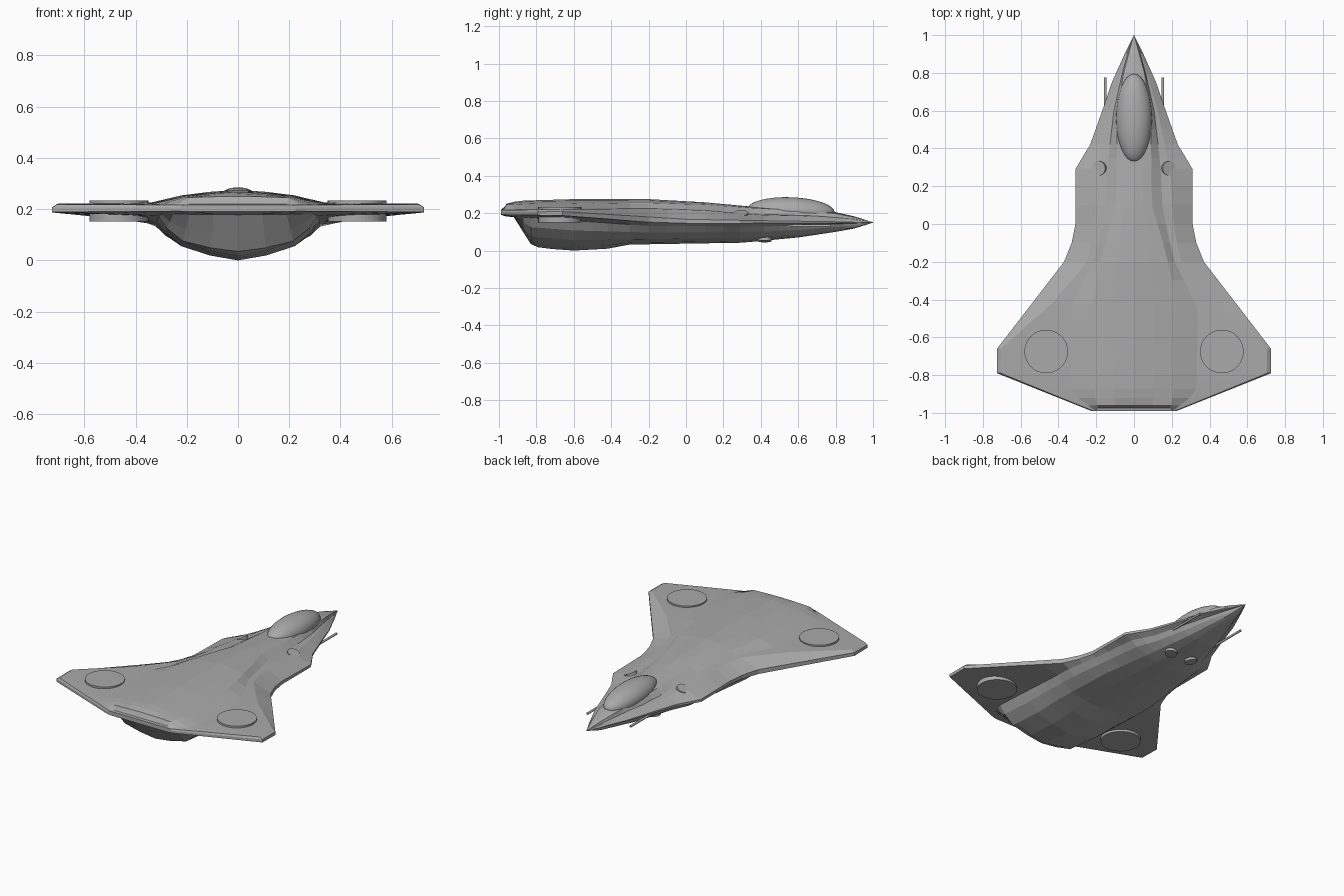
import bpy, bmesh, math
from mathutils import Matrix

if "Cube" in bpy.data.objects:
    bpy.data.objects.remove(bpy.data.objects["Cube"])

grey = bpy.data.materials.new("hull grey")
grey.use_nodes = True
grey.diffuse_color = (0.4, 0.4, 0.4, 1)
grey.node_tree.nodes["Principled BSDF"].inputs["Base Color"].default_value = (0.4, 0.4, 0.4, 1)


def finish(bm, name, smooth=False):
    bmesh.ops.recalc_face_normals(bm, faces=bm.faces)
    for face in bm.faces:
        face.smooth = smooth
    mesh = bpy.data.meshes.new(name)
    bm.to_mesh(mesh)
    bm.free()
    mesh.materials.append(grey)
    obj = bpy.data.objects.new(name, mesh)
    bpy.context.collection.objects.link(obj)
    return obj


def sample(curve, y):
    """Linear reading of a curve given as (y, value) pairs from tail to nose."""
    if y <= curve[0][0]:
        return curve[0][1]
    for (a, va), (b, vb) in zip(curve, curve[1:]):
        if y <= b:
            return va + (vb - va) * (y - a) / (b - a)
    return curve[-1][1]


# Hull guide curves along the length
outline = [(-.99, .225), (-.79, .725), (-.66, .725), (-.2, .37), (-.1, .33), (0, .31), (.29, .31),
           (.35, .275), (.42, .232), (.6, .168), (.75, .117), (.9, .05), (1, .001)]
crease = [(-.99, .215), (-.79, .705), (-.66, .705), (-.4, .41), (-.2, .25), (-.05, .215), (.3, .19),
          (.6, .125), (.9, .04), (1, .001)]
shoulder_x = [(-.99, .19), (-.9, .21), (-.4, .22), (-.15, .17), (.1, .095), (.6, .088), (.8, .055),
              (.9, .028), (1, .0005)]
spine = [(-.99, .222), (-.96, .25), (-.9, .266), (-.6, .275), (-.2, .275), (.1, .258), (.35, .235),
         (.6, .222), (.8, .205), (.9, .183), (1, .151)]
shoulder_z = [(-.99, .22), (-.96, .245), (-.8, .252), (-.2, .255), (.1, .245), (.35, .228),
              (.6, .215), (.8, .198), (.9, .178), (1, .151)]
crease_z = [(-.99, .216), (-.66, .221), (-.2, .225), (.1, .215), (.4, .19), (.7, .182),
            (.9, .166), (1, .151)]
rim_top = [(-.99, .206), (-.66, .208), (-.2, .18), (0, .167), (.4, .16), (1, .151)]
rim_low = [(-.99, .192), (-.66, .187), (-.2, .152), (0, .146), (.4, .146), (1, .149)]
root_x = [(-.99, .2), (-.93, .28), (-.83, .31), (-.2, .32), (0, .29), (.29, .26), (.42, .195),
          (.75, .09), (1, .0008)]
root_z = [(-.99, .19), (-.83, .175), (-.6, .16), (-.2, .132), (.4, .128), (1, .149)]
belly_x = [(-.99, .18), (-.92, .19), (-.83, .215), (-.4, .225), (0, .2), (.3, .15), (.6, .09),
           (.9, .025), (1, .0005)]
belly_z = [(-.99, .188), (-.92, .18), (-.83, .075), (-.6, .055), (.3, .068), (.6, .085),
           (.9, .122), (1, .149)]
keel = [(-.99, .186), (-.92, .178), (-.83, .035), (-.78, .013), (-.6, 0), (-.42, .01), (-.3, .032),
        (.3, .042), (.6, .07), (.8, .1), (.9, .118), (1, .149)]


def half_section(y):
    w, c, s, zk, zs, zc, zt, zl, rx, rz, bx, bz, k = (
        sample(g, y) for g in (outline, crease, shoulder_x, spine, shoulder_z, crease_z, rim_top,
                               rim_low, root_x, root_z, belly_x, belly_z, keel))
    fillet = s + min(.12, (c - s) * .5)
    return [(0, zk), (s * .5, zk + (zs - zk) * .35), (s, zs),
            (fillet, zc + (zs - zc) * .12), (c, zc), (w, zt), (w, zl), (rx, rz),
            (bx + (rx - bx) * .66, bz + (rz - bz) * .5), (bx, bz),
            (bx * .5, k + (bz - k) * .35), (0, k)]


# Hull with blended wings, lofted tail to nose
bm = bmesh.new()
stations = [-.99, -.96, -.92, -.87, -.83, -.79, -.72, -.66, -.6, -.5, -.42, -.3, -.2, -.1, 0, .1,
            .2, .29, .35, .42, .5, .6, .68, .75, .8, .85, .9, .95, 1]
rings = []
for y in stations:
    half = half_section(y)
    full = half + [(-x, z) for x, z in half[-2:0:-1]]
    # The tail edge is notched between the shoulders
    notch = .015 if y == stations[0] else 0
    rings.append([bm.verts.new((x, y + (notch if abs(x) < .2 else 0), z)) for x, z in full])
for a, b in zip(rings, rings[1:]):
    n = len(a)
    for i in range(n):
        bm.faces.new((a[i], a[(i + 1) % n], b[(i + 1) % n], b[i]))
tail, nose = rings[0], rings[-1]
n = len(tail)
for i in range(n // 2):
    quad = [tail[i], tail[i + 1], tail[n - 1 - i], tail[(n - i) % n]]
    bm.faces.new(list(dict.fromkeys(quad)))
bm.faces.new(nose)
finish(bm, "hull")

# Canopy bubble
bm = bmesh.new()
bmesh.ops.create_uvsphere(bm, u_segments=32, v_segments=16, radius=1)
bmesh.ops.transform(bm, verts=bm.verts, matrix=Matrix.Translation((0, .56, .212))
                    @ Matrix.Rotation(math.radians(-2), 4, "X")
                    @ Matrix.Diagonal((.095, .235, .073, 1)))
finish(bm, "canopy", True)


def disc(name, place, radius, depth, segments=32, tilt=0, axis="Y"):
    bm = bmesh.new()
    bmesh.ops.create_cone(bm, cap_ends=True, segments=segments, radius1=radius, radius2=radius,
                          depth=depth)
    bmesh.ops.transform(bm, verts=bm.verts, matrix=Matrix.Translation(place)
                        @ Matrix.Rotation(tilt, 4, axis))
    finish(bm, name)


# Lift pads, thruster ports and gun barrels on both sides
for side, sign in (("left", 1), ("right", -1)):
    disc(side + "_upper_lift_pad", (sign * .465, -.675, .222), .115, .022, 48)
    disc(side + "_lower_lift_pad", (sign * .465, -.675, .166), .115, .03, 48)
    disc(side + "_upper_thruster", (sign * .182, .295, .19), .038, .026, 24, sign * .4)
    disc(side + "_lower_thruster", (sign * .072, .42, .064), .036, .03, 24, -sign * .15)
    disc(side + "_gun_barrel", (sign * .152, .58, .132), .007, .39, 12, math.pi / 2, "X")
